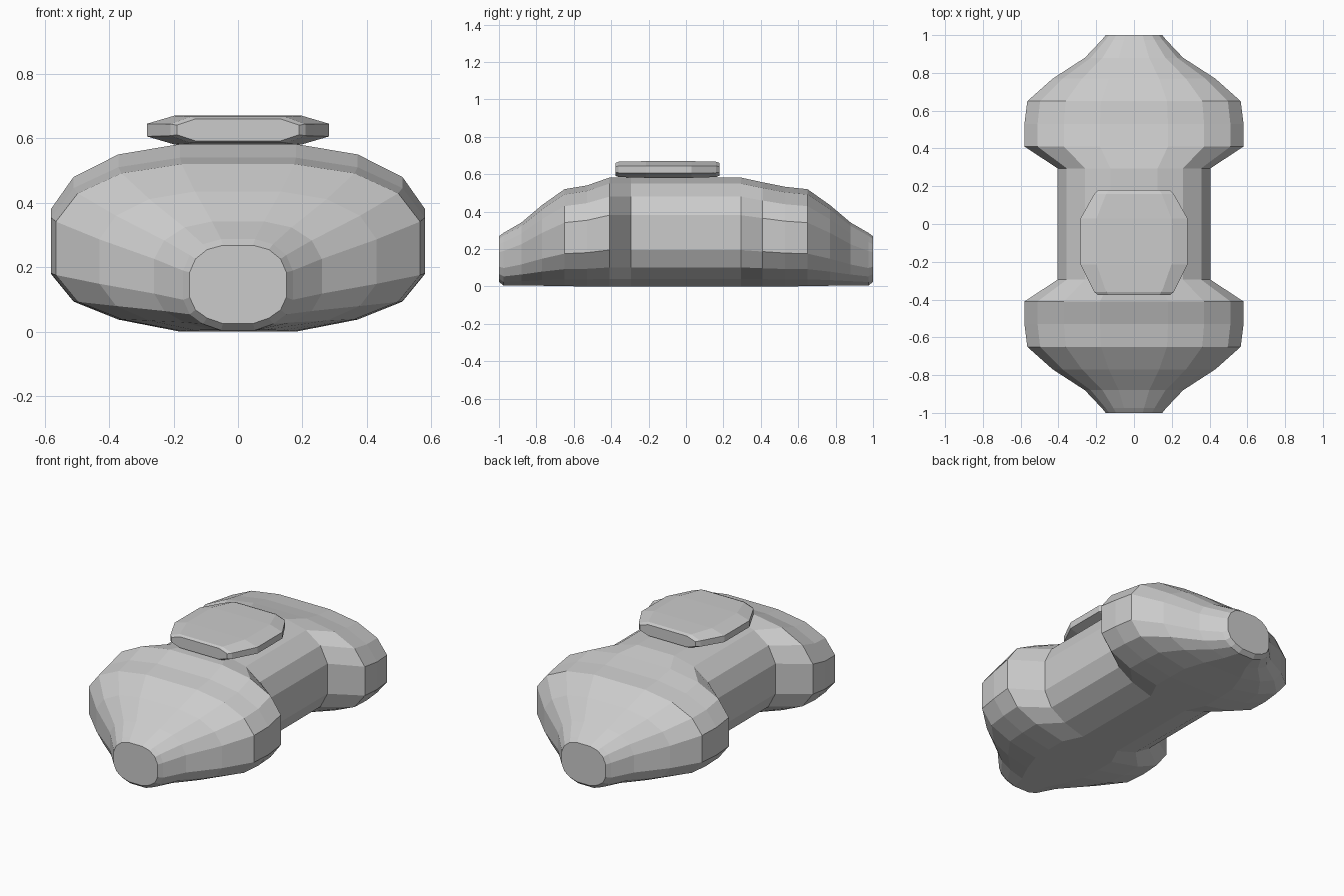
import bpy, bmesh

if "Cube" in bpy.data.objects:
    bpy.data.objects.remove(bpy.data.objects["Cube"])

# Right half of a cross-section, bottom to top, as (width fraction, height fraction)
BODY_PROFILE = [(.31, 0), (.64, .07), (.88, .175), (1, .335),
                (1, .655), (.88, .825), (.64, .945), (.31, 1)]
LID_PROFILE = [(.7, 0), (1, .28), (1, .72), (.7, 1)]


def loft(name, profile, stations):
    """Skin mirrored profiles through stations of (y, half width, z low, z high)."""
    bm = bmesh.new()
    rings = []
    loop = profile + [(-x, z) for x, z in reversed(profile)]
    for y, w, lo, hi in stations:
        rings.append([bm.verts.new((x * w, y, lo + z * (hi - lo))) for x, z in loop])
    n = len(loop)
    for a, b in zip(rings, rings[1:]):
        for i in range(n):
            j = (i + 1) % n
            bm.faces.new((a[i], a[j], b[j], b[i]))
    bm.faces.new(rings[0])
    bm.faces.new(rings[-1])
    bmesh.ops.recalc_face_normals(bm, faces=bm.faces)
    mesh = bpy.data.meshes.new(name)
    bm.to_mesh(mesh)
    bm.free()
    obj = bpy.data.objects.new(name, mesh)
    bpy.context.collection.objects.link(obj)
    return obj


# Faceted hull: tapered nose, front bulge, narrow waist, rear bulge, tapered tail
loft("hull", BODY_PROFILE, [
    (-1.0, .15, .025, .268),
    (-.975, .17, .004, .287),
    (-.88, .26, .005, .342),
    (-.77, .43, .004, .435),
    (-.65, .565, .002, .52),
    (-.53, .58, 0, .54),
    (-.41, .58, 0, .582),
    (-.295, .405, 0, .582),
    (.295, .405, 0, .582),
    (.41, .58, 0, .557),
    (.53, .58, 0, .533),
    (.65, .565, .002, .52),
    (.77, .43, .004, .435),
    (.88, .26, .005, .342),
    (.975, .17, .004, .287),
    (1.0, .15, .025, .268)])

# Flat chamfered lid resting on the waist
loft("lid", LID_PROFILE, [
    (-.377, .19, .592, .66),
    (-.36, .21, .585, .667),
    (-.215, .283, .581, .67),
    (.03, .283, .581, .67),
    (.16, .21, .585, .667),
    (.18, .19, .592, .66)])
